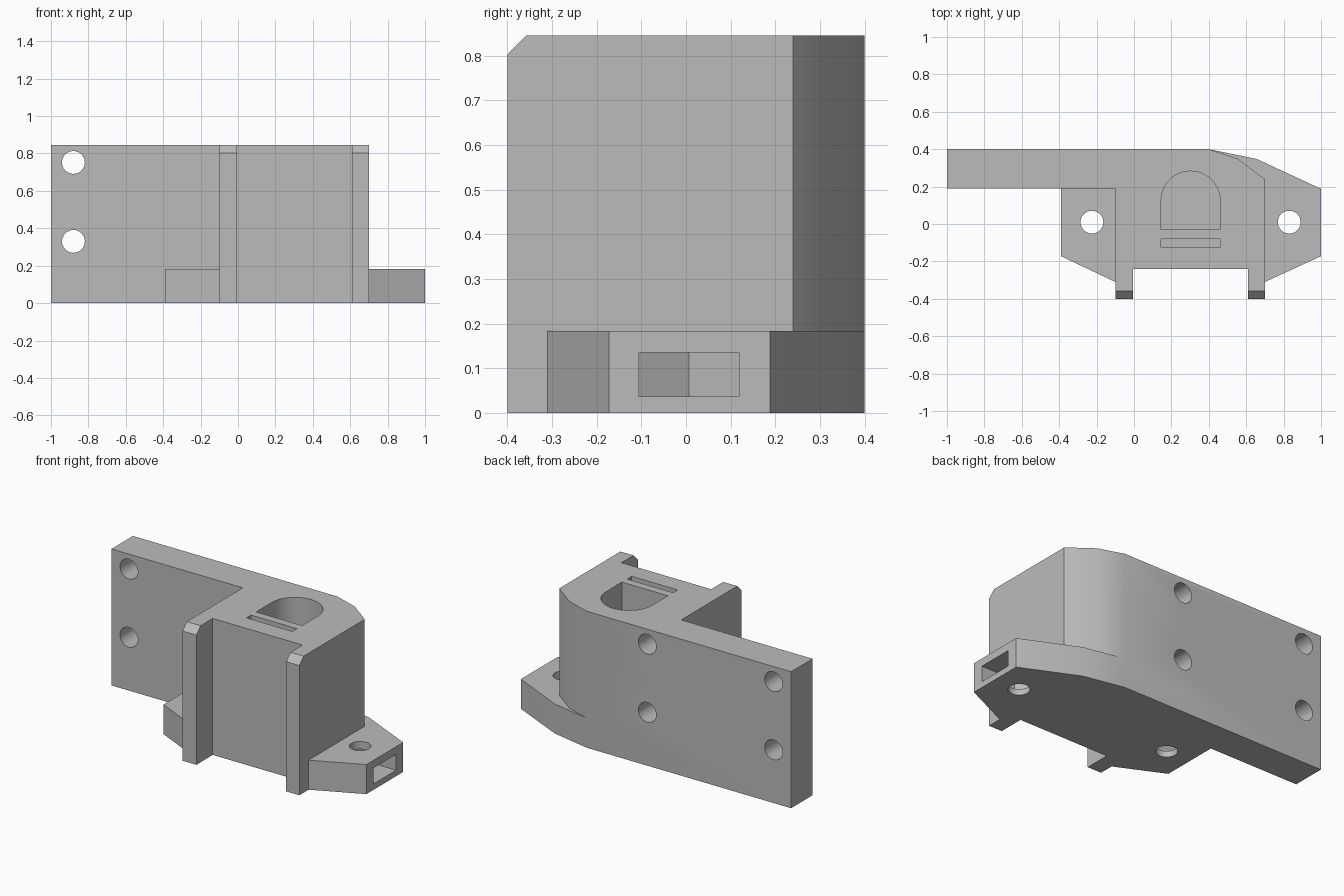
import bpy
import bmesh
from math import cos, sin, pi, radians
from mathutils import Vector

cube = bpy.data.objects.get("Cube")
if cube:
    bpy.data.objects.remove(cube, do_unlink=True)

grey = bpy.data.materials.new("plain grey")
grey.use_nodes = True
colour = (0.5, 0.5, 0.5, 1)
grey.diffuse_color = colour
grey.node_tree.nodes["Principled BSDF"].inputs["Base Color"].default_value = colour

PLACE = {
    "x": lambda a, b, d: Vector((d, a, b)),
    "y": lambda a, b, d: Vector((a, d, b)),
    "z": lambda a, b, d: Vector((a, b, d)),
}


def prism(name, points, axis, low, high):
    """Closed solid from a 2D outline, extruded along one axis."""
    bm = bmesh.new()
    face = bm.faces.new([bm.verts.new(PLACE[axis](a, b, low)) for a, b in points])
    top = bmesh.ops.extrude_face_region(bm, geom=[face])["geom"]
    bmesh.ops.translate(bm, vec=PLACE[axis](0, 0, high - low),
                        verts=[v for v in top if isinstance(v, bmesh.types.BMVert)])
    bmesh.ops.recalc_face_normals(bm, faces=bm.faces)
    mesh = bpy.data.meshes.new(name)
    bm.to_mesh(mesh)
    bm.free()
    mesh.materials.append(grey)
    obj = bpy.data.objects.new(name, mesh)
    bpy.context.collection.objects.link(obj)
    return obj


def arc(cx, cy, r, steps, start=0.0, sweep=2 * pi):
    return [(cx + r * cos(start + sweep * i / steps),
             cy + r * sin(start + sweep * i / steps)) for i in range(steps)]


def rect(a0, a1, b0, b1):
    return [(a0, b0), (a1, b0), (a1, b1), (a0, b1)]


def combine(target, tool, operation):
    """Apply a boolean and discard the tool."""
    tool.hide_render = True
    mod = target.modifiers.new("combine", "BOOLEAN")
    mod.operation = operation
    mod.solver = "EXACT"
    mod.object = tool
    bpy.context.view_layer.objects.active = target
    bpy.ops.object.modifier_apply(modifier=mod.name)
    bpy.data.objects.remove(tool, do_unlink=True)


HEIGHT, FLANGE = 0.845, 0.183

# Mounting plate, block and two front rails in one outline
bracket = prism("mounting_bracket", [
    (-1, 0.4), (-1, 0.19), (-0.1, 0.19), (-0.1, -0.4), (-0.005, -0.4),
    (-0.005, -0.24), (0.61, -0.24), (0.61, -0.4), (0.7, -0.4), (0.7, 0.24),
    (0.555, 0.348), (0.4, 0.4)], "z", 0, HEIGHT)

# Low flange with an ear on each side
flange = prism("flange", [
    (-0.39, 0.3), (-0.39, -0.172), (-0.1, -0.31), (-0.05, -0.31), (-0.05, -0.2),
    (0.65, -0.2), (0.65, -0.31), (0.7, -0.31), (1, -0.172), (1, 0.188),
    (0.655, 0.348), (0.4, 0.4)], "z", 0, FLANGE)
combine(bracket, flange, "UNION")

cutters = []

# Chamfer across the rail tops
cutters.append(prism("rail_chamfer", [(-0.45, 0.753), (-0.3, 0.903), (-0.45, 0.903)],
                     "x", -0.2, 0.8))

# Screw holes in the ears, each crossed by a side-loading nut pocket
for x, outer in ((-0.225, -0.5), (0.83, 1.1)):
    cutters.append(prism("ear_hole", arc(x, 0.01, 0.061, 32), "z", -0.1, 0.3))
    inward = -1 if outer > x else 1
    pocket = [(outer, -0.105), (x + inward * 0.065, -0.105),
              (x + inward * 0.13, 0.007), (x + inward * 0.065, 0.119), (outer, 0.119)]
    cutters.append(prism("nut_pocket", pocket, "z", 0.037, 0.135))

# Plate holes: through at the free end, blind behind the block
for x, depth in ((-0.88, 0.1), (-0.015, -0.1)):
    for z in (0.33, 0.752):
        cutters.append(prism("plate_hole", arc(x, z, 0.061, 32), "y", depth, 0.5))

# Arched cavity and narrow slot in the top
arch = [(0.145, -0.03), (0.46, -0.03)] + arc(0.3025, 0.125, 0.1575, 24, 0, pi) + [(0.145, 0.125)]
cutters.append(prism("arched_cavity", arch, "z", 0.18, 1))
cutters.append(prism("narrow_slot", rect(0.145, 0.46, -0.125, -0.08), "z", 0.18, 1))

for cutter in cutters:
    combine(bracket, cutter, "DIFFERENCE")

# Smooth round walls, keep hard edges
bpy.ops.object.select_all(action="DESELECT")
bracket.select_set(True)
bpy.context.view_layer.objects.active = bracket
bpy.ops.object.shade_smooth_by_angle(angle=radians(30))
